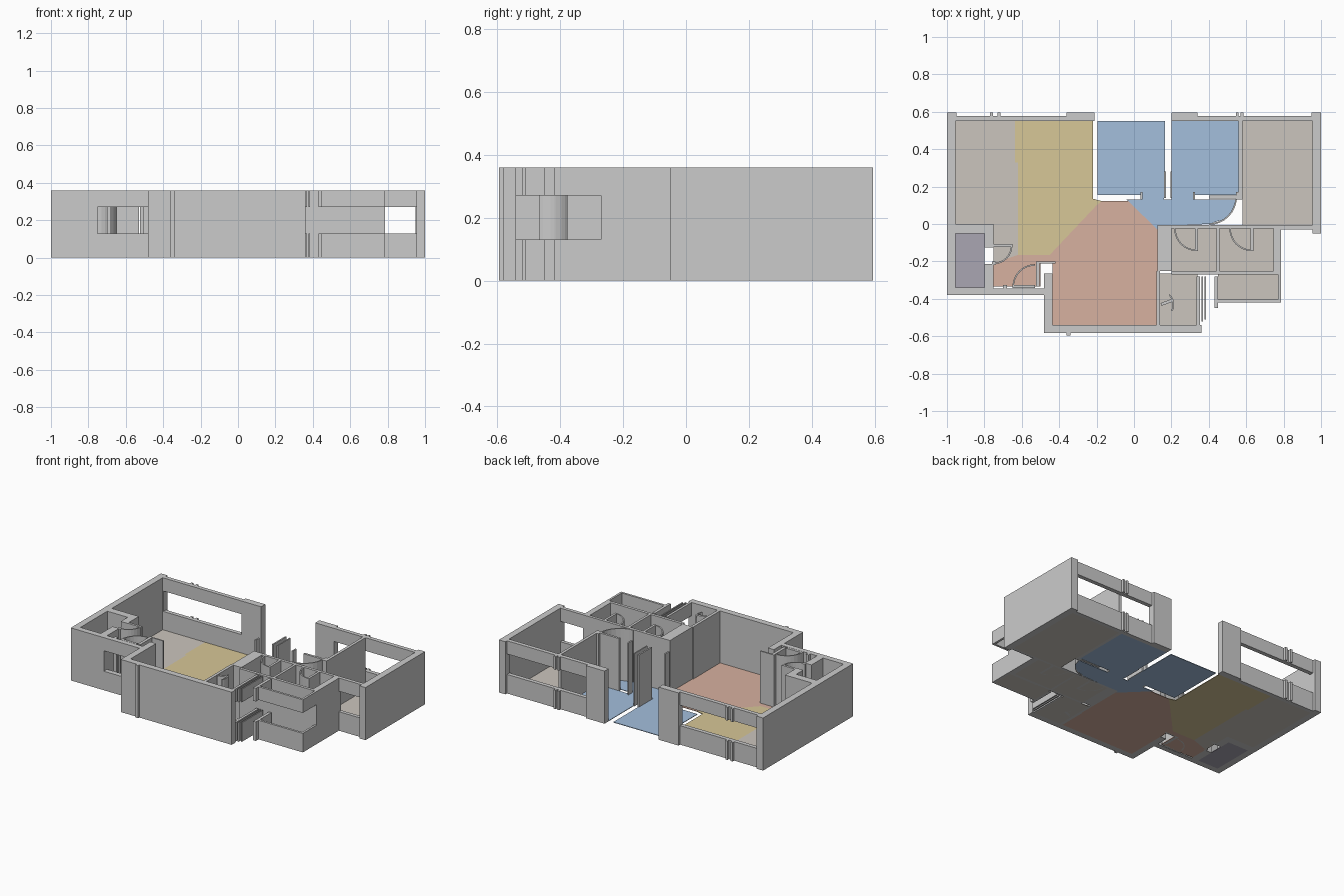
import bpy, bmesh
from math import cos, sin, radians
from mathutils import Vector

if "Cube" in bpy.data.objects:
    bpy.data.objects.remove(bpy.data.objects["Cube"])

H, SILL, HEAD, FLOOR = 0.36, 0.13, 0.27, 0.004


def material(name, rgb):
    m = bpy.data.materials.new(name)
    m.diffuse_color = (*rgb, 1)
    m.use_nodes = True
    m.node_tree.nodes["Principled BSDF"].inputs["Base Color"].default_value = m.diffuse_color
    return m


def prism(bm, pts, z0, z1):
    """Extrude a plan outline from z0 to z1."""
    low = [bm.verts.new((x, y, z0)) for x, y in pts]
    face = bm.faces.new(low)
    ext = bmesh.ops.extrude_face_region(bm, geom=[face])
    for v in ext["geom"]:
        if isinstance(v, bmesh.types.BMVert):
            v.co.z = z1


def finish(name, bm, mat=None):
    bmesh.ops.recalc_face_normals(bm, faces=bm.faces)
    me = bpy.data.meshes.new(name)
    bm.to_mesh(me)
    bm.free()
    ob = bpy.data.objects.new(name, me)
    bpy.context.collection.objects.link(ob)
    if mat:
        me.materials.append(mat)
    return ob


def rect(x0, x1, y0, y1):
    return [(x0, y0), (x1, y0), (x1, y1), (x0, y1)]


def walls(name, *rects):
    """Full-height walls."""
    bm = bmesh.new()
    for r in rects:
        prism(bm, rect(*r), 0, H)
    finish(name, bm)


def window(name, *rects):
    """Sill band below and lintel band above an opening."""
    bm = bmesh.new()
    for r in rects:
        prism(bm, rect(*r), 0, SILL)
        prism(bm, rect(*r), HEAD, H)
    finish(name, bm)


def floor(name, mat, *outlines):
    bm = bmesh.new()
    for o in outlines:
        prism(bm, o, 0, FLOOR)
    finish(name, bm, mat)


def door(name, hinge, radius, a0, a1, leaf, t=0.008, n=8):
    """Door leaf and its swing arc, both as thin full-height strips."""
    bm = bmesh.new()
    c = Vector(hinge)
    ang = [radians(a0 + (a1 - a0) * i / n) for i in range(n + 1)]
    outer = [tuple(c + radius * Vector((cos(a), sin(a)))) for a in ang]
    inner = [tuple(c + (radius - t) * Vector((cos(a), sin(a)))) for a in ang]
    prism(bm, outer + inner[::-1], 0, H)
    d = Vector((cos(radians(leaf)), sin(radians(leaf))))
    s = Vector((-d.y, d.x)) * t
    prism(bm, [tuple(p) for p in (c - s, c - s + d * radius, c + s + d * radius, c + s)], 0, H)
    finish(name, bm)


# Floors
beige = material("beige_floor", (0.60, 0.56, 0.51))
yellow = material("yellow_floor", (0.68, 0.57, 0.31))
blue = material("blue_floor", (0.37, 0.52, 0.72))
pink = material("pink_floor", (0.68, 0.44, 0.35))
purple = material("purple_floor", (0.40, 0.38, 0.45))

floor("left_room_floor", beige,
      [(-.955, 0), (-.75, 0), (-.75, -.21), (-.62, -.165), (-.62, .33), (-.635, .33),
       (-.635, .55), (-.955, .55)])
floor("right_room_floor", beige, rect(.58, .955, -.01, .55))
floor("bath_floors", beige, rect(.2, .745, -.25, -.02))
floor("utility_floor", beige, rect(.14, .34, -.54, -.265))
floor("bay_floor", beige, rect(.45, .77, -.41, -.265))
floor("dining_floor", yellow,
      [(-.635, .55), (-.635, .33), (-.62, .33), (-.62, -.165), (-.45, -.165), (-.2, .1),
       (-.17, .122), (-.22, .135), (-.22, .55)])
floor("living_floor", pink,
      [(-.435, -.54), (.125, -.54), (.125, -.03), (-.03, .122), (-.17, .122), (-.2, .1),
       (-.45, -.165), (-.62, -.165), (-.75, -.21), (-.75, -.335), (-.5, -.335), (-.5, -.2),
       (-.435, -.2)])
floor("hall_floor", blue,
      rect(-.195, .165, .155, .55), rect(.2, .56, .155, .55),
      rect(.04, .16, .13, .155), rect(.2, .32, .13, .155),
      [(-.04, .13), (-.03, .122), (.125, -.03), (.125, -.01), (.4, 0), (.48, .025), (.53, .07), (.55, .13)])
floor("store_floor", purple, rect(-.955, -.8, -.34, -.05))

# Outer walls
walls("left_wall", (-1, -.955, -.38, .59))
walls("right_wall", (.955, 1, -.05, .59))
walls("back_piers", (-.36, -.21, .55, .595), (.2, .34, .55, .595),
      (-1, -.95, .55, .595), (.95, 1, .55, .595))
walls("front_wall", (-.48, .36, -.582, -.54), (-.36, -.34, -.595, -.582))
walls("front_return_wall", (-.48, -.435, -.54, -.265))
walls("store_walls", (-.955, -.75, -.05, 0), (-.8, -.75, -.125, -.05),
      (-.8, -.75, -.34, -.215), (-.955, -.75, -.38, -.34))

# Windows: back pair, front entry, right room, utility and bay
window("back_windows", (-.95, -.36, .55, .578), (.34, .95, .55, .578),
       (-.77, -.755, .578, .595), (-.73, -.715, .578, .595),
       (.545, .56, .578, .595), (.57, .585, .578, .595))
window("entry_window", (-.75, -.48, -.38, -.345))
window("right_room_window", (.78, .955, -.03, -.005))
window("utility_window", (.335, .352, -.54, -.28), (.362, .37, -.52, -.28), (.378, .386, -.51, -.28))
window("bay_window", (.45, .785, -.42, -.405), (.77, .785, -.405, -.265), (.43, .45, -.45, -.28))

# Inner partitions
walls("right_room_partition", (.56, .58, .13, .55), (.545, .56, .13, .17))
walls("shaft_block", (.125, .2, -.25, -.005))
walls("living_partition", (.12, .14, -.54, -.25))
walls("bath_walls", (.2, .785, -.025, -.005), (.44, .457, -.25, -.025),
      (.745, .785, -.265, -.025), (.2, .785, -.27, -.25))
walls("hall_stubs", (.16, .17, .14, .28), (.195, .203, .14, .28), (.035, .045, .13, .17),
      (.315, .325, .13, .17))
walls("entry_posts", (-.525, -.505, -.335, -.2), (-.505, -.42, -.21, -.2),
      (-.76, -.74, -.22, -.2), (-.7, -.68, -.345, -.325))

# Doors with swing arcs
door("right_room_door", (.40, .145), .15, -90, 0, 0)
door("bath_door_1", (.335, -.025), .12, 180, 270, 270)
door("bath_door_2", (.63, -.025), .12, 180, 270, 270)
door("store_door", (-.75, -.115), .1, 270, 360, 0)
door("entry_door", (-.53, -.335), .12, 90, 180, 180)
door("utility_door", (.145, -.43), .07, -30, 50, 20)
